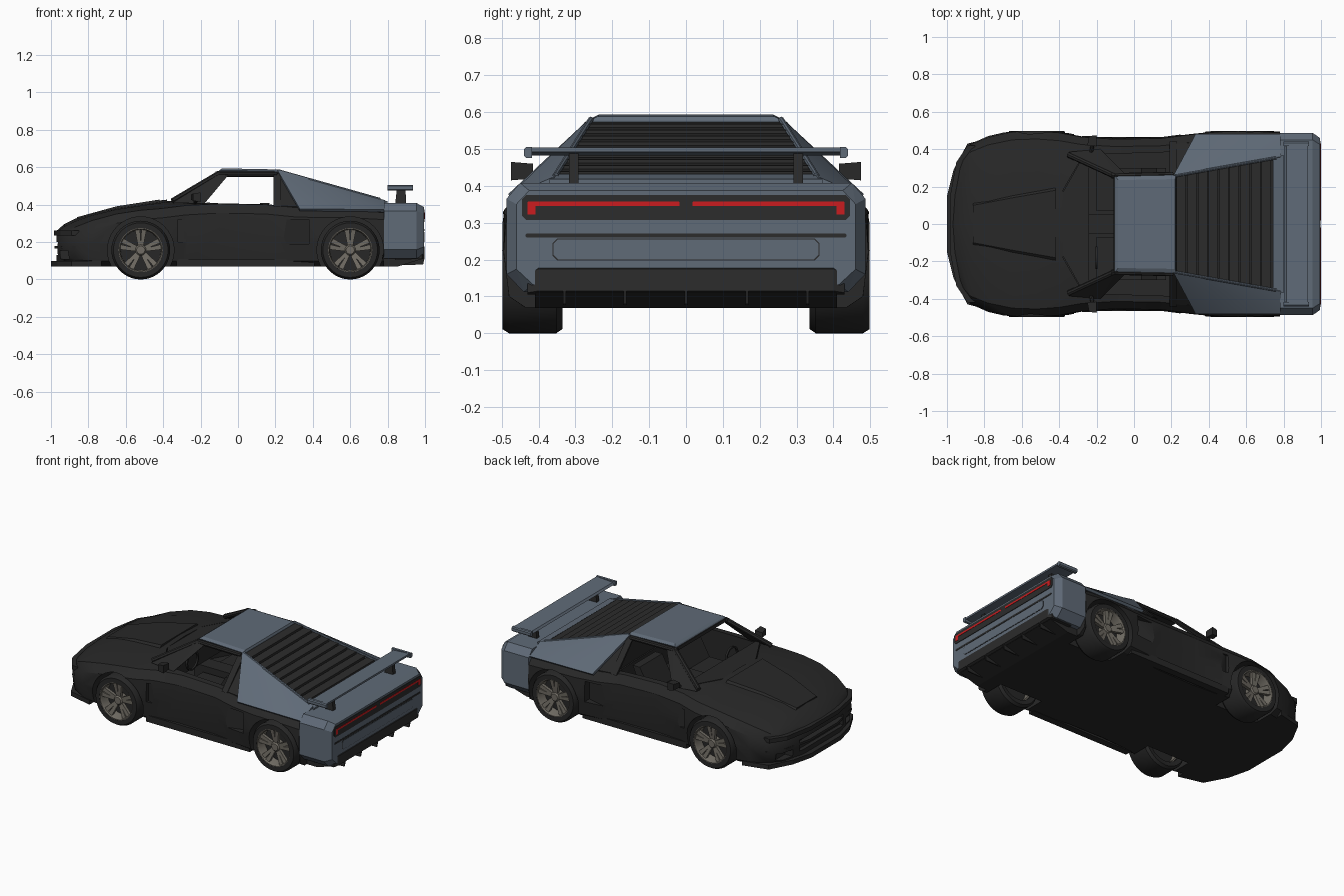
import bpy, bmesh, math
from mathutils import Vector, Matrix

if "Cube" in bpy.data.objects:
    bpy.data.objects.remove(bpy.data.objects["Cube"])


def material(name, rgb):
    m = bpy.data.materials.new(name)
    m.use_nodes = True
    m.diffuse_color = (*rgb, 1)
    b = m.node_tree.nodes["Principled BSDF"]
    b.inputs["Base Color"].default_value = (*rgb, 1)
    b.inputs["Roughness"].default_value = 0.6
    return m


BLACK = material("body_black", (0.021, 0.021, 0.021))
SLATE = material("slate_panel", (0.115, 0.145, 0.185))
LOUVRE = material("louvre_grey", (0.025, 0.025, 0.025))
RED = material("lamp_red", (0.6, 0.012, 0.014))
RIM = material("rim_metal", (0.165, 0.152, 0.128))
TYRE = material("tyre_black", (0.02, 0.02, 0.02))


def finish(name, bm, mat, smooth=False):
    bmesh.ops.recalc_face_normals(bm, faces=bm.faces)
    me = bpy.data.meshes.new(name)
    bm.to_mesh(me)
    bm.free()
    ob = bpy.data.objects.new(name, me)
    bpy.context.collection.objects.link(ob)
    if mat:
        me.materials.append(mat)
    if smooth:
        smooth_shade(ob)
    return ob


def smooth_shade(ob):
    bpy.ops.object.select_all(action='DESELECT')
    bpy.context.view_layer.objects.active = ob
    ob.select_set(True)
    bpy.ops.object.shade_smooth_by_angle(angle=math.radians(32))


def hull(name, pts, mat, smooth=False):
    bm = bmesh.new()
    for p in pts:
        bm.verts.new(p)
    r = bmesh.ops.convex_hull(bm, input=bm.verts)
    junk = {v for v in r["geom_interior"] + r["geom_unused"] if isinstance(v, bmesh.types.BMVert)}
    bmesh.ops.delete(bm, geom=list(junk), context='VERTS')
    bmesh.ops.dissolve_limit(bm, angle_limit=0.01, verts=bm.verts, edges=bm.edges)
    return finish(name, bm, mat, smooth)


def box(name, xs, ys, zs, mat):
    return hull(name, [(x, y, z) for x in xs for y in ys for z in zs], mat)


def wide(pts):
    return list(pts) + [(x, -y, z) for x, y, z in pts]


def plan(name, outline, z0, z1, mat):
    return hull(name, wide([(x, y, z) for x, y in outline for z in (z0, z1)]), mat)


def bar(name, a, b, r, mat):
    a, b = Vector(a), Vector(b)
    bm = bmesh.new()
    bmesh.ops.create_cone(bm, cap_ends=True, segments=8, radius1=r, radius2=r, depth=(b - a).length)
    turn = (b - a).to_track_quat('Z', 'Y').to_matrix().to_4x4()
    bm.transform(Matrix.Translation((a + b) / 2) @ turn)
    return finish(name, bm, mat, True)


def lathe(name, profile, centre, side, mat):
    bm = bmesh.new()
    vs = [bm.verts.new((r, y * side, 0)) for r, y in profile]
    es = [bm.edges.new((vs[i], vs[(i + 1) % len(vs)])) for i in range(len(vs))]
    bmesh.ops.spin(bm, geom=vs + es, axis=(0, 1, 0), cent=(0, 0, 0), steps=40, angle=math.tau)
    bmesh.ops.remove_doubles(bm, verts=bm.verts, dist=0.0005)
    bm.transform(Matrix.Translation(centre))
    return finish(name, bm, mat, True)


def cut(ob, cutter):
    mod = ob.modifiers.new("cut", 'BOOLEAN')
    mod.operation, mod.solver, mod.object = 'DIFFERENCE', 'EXACT', cutter
    bpy.context.view_layer.objects.active = ob
    bpy.ops.object.modifier_apply(modifier=mod.name)
    bpy.data.objects.remove(cutter)


# Main body: lofted stations of x, half width, bottom, shoulder, crown
stations = [(-0.97, .20, .10, .235, .26), (-0.93, .36, .085, .255, .295), (-0.87, .43, .08, .28, .325),
            (-0.78, .47, .07, .315, .355), (-0.65, .50, .07, .35, .385), (-0.52, .505, .07, .37, .405),
            (-0.40, .495, .07, .38, .425), (-0.28, .472, .07, .395, .435), (-0.10, .46, .07, .405, .415),
            (0.15, .465, .07, .40, .41), (0.30, .485, .07, .385, .40), (0.45, .50, .07, .38, .40),
            (0.60, .505, .07, .38, .40), (0.78, .495, .07, .37, .39)]
bm = bmesh.new()
rings = []
for x, w, zb, zs, zt in stations:
    half = [(.88 * w, zb), (.97 * w, zb + .03), (w, zb + .5 * (zs - zb)), (.985 * w, zs - .05),
            (.9 * w, zs), (.6 * w, zs + .7 * (zt - zs))]
    loop = [(0, zb)] + half + [(0, zt)] + [(-y, z) for y, z in reversed(half)]
    rings.append([bm.verts.new((x, y, z)) for y, z in loop])
for a, b in zip(rings, rings[1:]):
    for i in range(len(a)):
        j = (i + 1) % len(a)
        bm.faces.new((a[i], a[j], b[j], b[i]))
bm.faces.new(rings[0])
bm.faces.new(rings[-1])
body = finish("main_body", bm, BLACK)

AXLES = (("front", -0.52), ("rear", 0.60))
WZ = 0.157
cut(body, plan("cockpit_cutter", [(-.38, .18), (-.27, .37), (.2, .385)], .2, .6, None))
cut(body, box("intake_cutter", (-1, -.945), (-.22, .22), (.13, .2), None))
for s in (1, -1):
    for _, ax in AXLES:
        cut(body, lathe("arch_cutter", [(0, .31), (.178, .31), (.178, .6), (0, .6)], (ax, 0, WZ), s, None))
    # Corner intakes, fender vents and side scoops
    cut(body, box("corner_cutter", (-1, -.895), (s * .27, s * .38), (.11, .155), None))
    cut(body, hull("vent_cutter", [(x, s * y, z) for z in (.2, .32)
                                   for x, y in ((-.32, .52), (-.32, .455), (-.23, .485))], None))
    cut(body, hull("scoop_cutter", [(x, s * y, z) for z in (.19, .32)
                                    for x, y in ((.38, .52), (.38, .44), (.22, .485))], None))
smooth_shade(body)

# Nose parts, hood bulge and side skirts
plan("front_splitter", [(-1, .15), (-.965, .29), (-.89, .43), (-.73, .47)], .07, .098, BLACK)
plan("nose_lip", [(-.985, .14), (-.95, .33), (-.89, .42), (-.85, .42)], .235, .262, BLACK)
plan("bumper_bar", [(-.98, .14), (-.94, .33), (-.87, .435)], .165, .18, BLACK)
hull("hood_bulge", wide([(x, y + d, z - d) for d in (0, .03) for x, y, z in
                         ((-.86, .10, .333), (-.65, .14, .391), (-.42, .18, .427))]), BLACK, True)
for s, side in ((1, "left"), (-1, "right")):
    box(side + "_skirt", (-.33, .41), (s * .42, s * .466), (.068, .11), BLACK)
    # Cabin frame and mirrors
    bar(side + "_windscreen_pillar", (-.35, s * .37, .42), (-.1, s * .255, .568), .015, BLACK)
    hull(side + "_window_corner", [(x, s * (y + d), z) for d in (0, .015) for x, y, z in
                                   ((-.35, .37, .41), (-.18, .385, .405), (-.05, .255, .56), (-.1, .255, .565))],
         BLACK)
    bar(side + "_roof_rail", (-.12, s * .258, .563), (.21, s * .265, .563), .014, BLACK)
    hull(side + "_rear_pillar", [(x, s * y, z) for x in (.19, .23)
                                 for y, z in ((.25, .57), (.27, .565), (.42, .39), (.44, .39))], BLACK)
    bar(side + "_mirror_arm", (-.23, s * .38, .41), (-.22, s * .43, .43), .01, BLACK)
    hull(side + "_mirror", [(x, s * y, z) for x, y, z in
                            ((-.25, .42, .425), (-.25, .42, .455), (-.24, .47, .42), (-.24, .47, .46),
                             (-.2, .415, .42), (-.2, .415, .46), (-.2, .475, .415), (-.2, .475, .465))], BLACK)
    # Seats
    y0, y1 = s * .07, s * .3
    box(side + "_seat_cushion", (-.2, .08), (y0, y1), (.2, .27), BLACK)
    hull(side + "_seat_back", [(x, y, z) for y in (y0, y1)
                               for x, z in ((.03, .25), (.1, .25), (.12, .41), (.17, .41))], BLACK)

plan("dashboard", [(-.38, .17), (-.27, .365), (-.24, .365)], .3, .42, BLACK)
box("centre_console", (-.28, .15), (-.05, .05), (.2, .3), BLACK)
wheel = lathe("steering_wheel", [(.05, -.006), (.06, -.006), (.06, .006), (.05, .006)], (0, 0, 0), 1, BLACK)
wheel.rotation_euler = (0, math.radians(-20), math.radians(90))
wheel.location = (-.2, -.18, .385)

# Roof
box("roof_shell", (-.11, .22), (-.255, .255), (.555, .577), BLACK)
hull("roof_panel", wide([(-.105, .25, .576), (.225, .258, .57), (-.1, .255, .584), (.225, .262, .578),
                         (-.085, .235, .594), (.22, .24, .588)]), SLATE)

# Engine deck with louvres
hull("engine_deck", wide([(.21, .25, .565), (.21, .43, .395), (.78, .345, .41), (.78, .46, .36),
                          (.21, .42, .36), (.78, .45, .35)]), BLACK)


def deck(x):
    t = (x - .22) / .53
    return .252 + .095 * t, .58 - .15 * t


COUNT = 9
STEP = .51 / COUNT
for i in range(COUNT):
    x0 = .228 + i * STEP
    x1 = x0 + STEP * .9
    (w0, z0), (w1, z1) = deck(x0), deck(x1)
    hull(f"louvre_{i + 1}", wide([(x0, w0, z0 - .016), (x0, w0, z0 - .004), (x1, w1, z1 - .016),
                                  (x1, w1, z1 + .004)]), LOUVRE)
hull("deck_rear_strip", wide([(.742, .35, .432), (.742, .35, .40), (.8, .37, .418), (.8, .37, .40)]), SLATE)
for s, side in ((1, "left"), (-1, "right")):
    bar(side + "_deck_rail", (.22, s * .258, .58), (.76, s * .354, .428), .008, SLATE)
    quad = [(.212, .262, .583), (.785, .36, .424), (.785, .48, .373), (.33, .482, .378)]
    hull(side + "_quarter_panel", [(x, s * (y - d), z - d) for x, y, z in quad for d in (0, .012)], SLATE, True)

# Tail box with chamfered edges
ring = [(.45, .408), (.487, .365), (.487, .16), (.44, .112)]
tail = [(x, y, z) for x in (.78, .955) for y, z in ring]
tail += [(.994, y * .945, .26 + (z - .26) * .86) for y, z in ring]
hull("tail_box", wide(tail), SLATE)


def rear_plate(name, y0, y1, z0, z1, depth, mat, c=.012):
    pts = [(y0 + c, z0), (y1 - c, z0), (y0 + c, z1), (y1 - c, z1),
           (y0, z0 + c), (y0, z1 - c), (y1, z0 + c), (y1, z1 - c)]
    hull(name, [(x, y, z) for x in (.991, depth) for y, z in pts], mat)


rear_plate("lamp_panel", -.445, .445, .307, .375, .998, LOUVRE)
rear_plate("rear_slot", -.435, .435, .26, .271, .996, LOUVRE, .003)
rear_plate("plate_outline", -.362, .362, .198, .257, .9955, LOUVRE)
rear_plate("plate_recess", -.3595, .3595, .2005, .2545, .997, SLATE)
for s, side in ((1, "left"), (-1, "right")):
    lo, hi = sorted((s * .018, s * .43))
    rear_plate(side + "_lamp_strip", lo, hi, .345, .357, 1.0, RED, .001)
    lo, hi = sorted((s * .408, s * .43))
    rear_plate(side + "_lamp_end", lo, hi, .322, .346, 1.0, RED, .001)

# Diffuser
hull("rear_bumper", wide([(.84, .43, .105), (.84, .43, .17), (.985, .43, .11), (.985, .43, .16),
                          (.998, .40, .115), (.998, .40, .175), (.985, .40, .183)]), LOUVRE)
hull("undertray", wide([(.77, .41, .068), (.77, .41, .13), (.85, .41, .068), (.98, .41, .108),
                        (.98, .41, .13)]), BLACK)
for i in range(5):
    y = (i - 2) * .165
    hull(f"diffuser_fin_{i + 1}", [(x, y + d, z) for d in (-.004, .004)
                                   for x, z in ((.84, .075), (.99, .08), (.998, .118), (.84, .12))], BLACK)

# Rear wing
hull("wing_blade", wide([(.805, .43, .484), (.815, .43, .496), (.93, .43, .492), (.93, .43, .504),
                         (.86, .43, .483)]), SLATE)
for s, side in ((1, "left"), (-1, "right")):
    hull(side + "_wing_end", [(x, s * y, z) for x in (.8, .935) for y, z in
                              ((.418, .476), (.418, .505), (.434, .476), (.434, .505), (.44, .482), (.44, .499))],
         SLATE)
    hull(side + "_wing_post", [(x, y, z) for y in (s * .292, s * .318)
                               for x, z in ((.84, .4), (.9, .4), (.85, .488), (.895, .488))], LOUVRE)

# Wheels: tyre, rim, and five broad forked spokes
for end, ax in AXLES:
    for s, side in ((1, "left"), (-1, "right")):
        n, c = f"{end}_{side}_", (ax, 0, WZ)
        lathe(n + "tyre", [(.115, .34), (.145, .335), (.157, .352), (.157, .48), (.146, .498), (.118, .498)],
              c, s, TYRE)
        lathe(n + "rim", [(.107, .36), (.118, .36), (.12, .497), (.114, .497), (.108, .485)], c, s, RIM)
        lathe(n + "brake_disc", [(0, .40), (.108, .40), (.108, .43), (0, .43)], c, s, TYRE)
        lathe(n + "hub", [(0, .43), (.03, .43), (.03, .475), (.022, .484), (0, .484)], c, s, RIM)
        for k in range(5):
            a = math.radians(90 + 72 * k)
            for f in (-1, 1):
                pts = []
                for r, t, h, y in ((.02, .006, .008, .475), (.112, .018, .014, .489)):
                    for d in (-h, h):
                        for dy in (0, -.02):
                            q = f * t + d
                            pts.append((ax + r * math.cos(a) - q * math.sin(a), s * (y + dy),
                                        WZ + r * math.sin(a) + q * math.cos(a)))
                hull(f"{n}spoke_{k + 1}_{'a' if f < 0 else 'b'}", pts, RIM)
